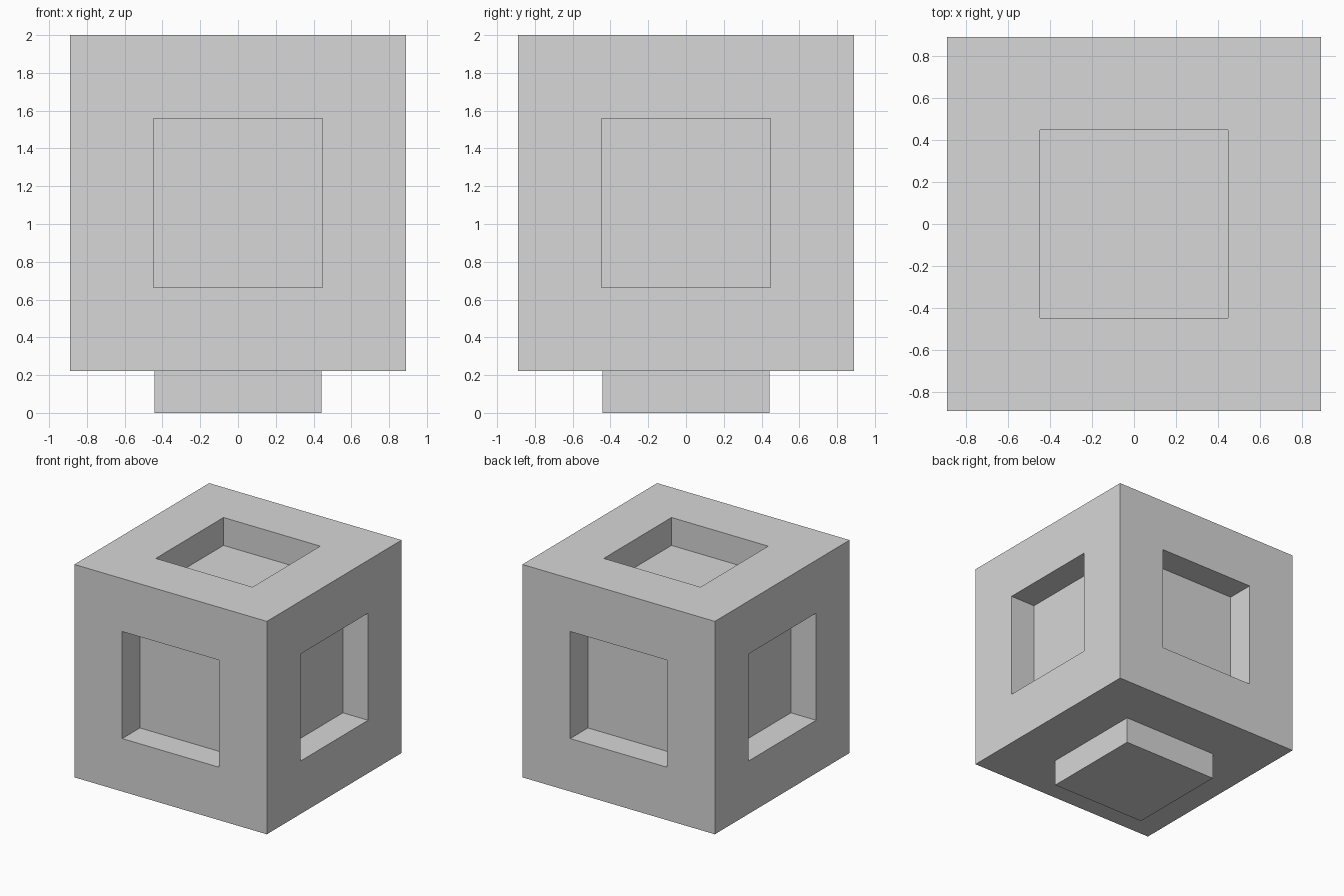
import bpy
import bmesh
from mathutils import Matrix

SIDE = 1.778          # edge of the cube body
PEG_HALF = 0.442      # half width of the peg
PEG_HEIGHT = 0.222
SOCKET_HALF = 0.447   # sockets are slightly larger than the peg
SOCKET_DEPTH = 0.233

default = bpy.data.objects.get("Cube")
if default:
    bpy.data.objects.remove(default, do_unlink=True)

# Plain grey material
grey = bpy.data.materials.new("light_grey")
grey.use_nodes = True
colour = (0.68, 0.68, 0.68, 1)
grey.diffuse_color = colour
grey.node_tree.nodes["Principled BSDF"].inputs["Base Color"].default_value = colour


def square_step(bm, face, half, depth):
    """Inset a centred square in the face and push it in or out with straight walls."""
    bmesh.ops.inset_individual(bm, faces=[face], thickness=SIDE / 2 - half,
                               use_even_offset=True)
    bmesh.ops.inset_individual(bm, faces=[face], thickness=0, depth=depth)


# Cube body standing on its peg
bm = bmesh.new()
centre = Matrix.Translation((0, 0, PEG_HEIGHT + SIDE / 2))
bmesh.ops.create_cube(bm, size=SIDE, matrix=centre)
bm.normal_update()

# Peg on the underside, sockets on the other five sides
for face in list(bm.faces):
    if face.normal.z < -0.5:
        square_step(bm, face, PEG_HALF, PEG_HEIGHT)
    else:
        square_step(bm, face, SOCKET_HALF, -SOCKET_DEPTH)

bmesh.ops.recalc_face_normals(bm, faces=bm.faces)
mesh = bpy.data.meshes.new("connector_block")
bm.to_mesh(mesh)
bm.free()
mesh.materials.append(grey)
block = bpy.data.objects.new("connector_block", mesh)
bpy.context.collection.objects.link(block)
